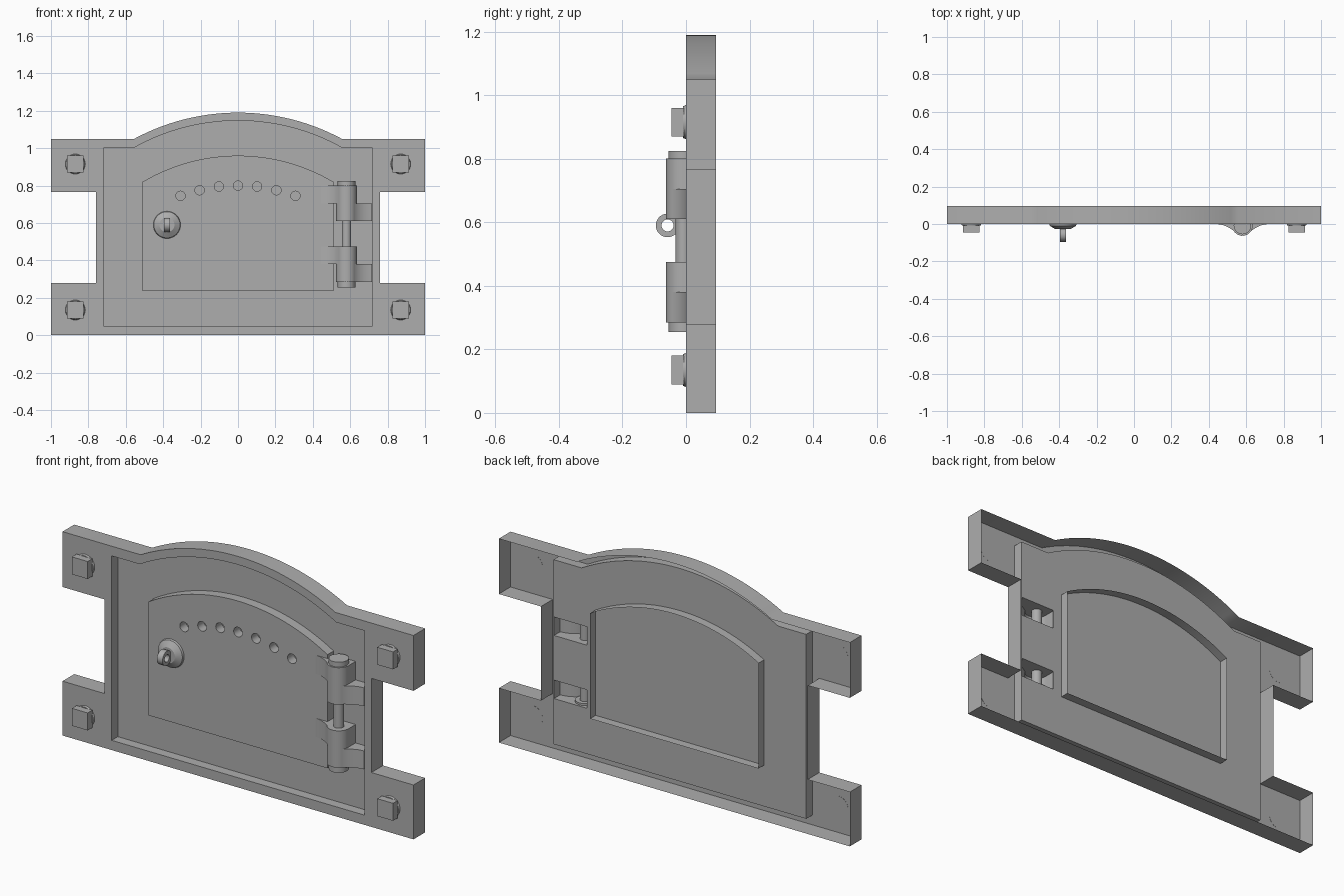
import bpy, bmesh, math
from mathutils import Matrix, Vector

cube = bpy.data.objects.get("Cube")
if cube:
    bpy.data.objects.remove(cube, do_unlink=True)

iron = bpy.data.materials.new("cast_iron_grey")
iron.use_nodes = True
iron.diffuse_color = (0.42, 0.42, 0.42, 1)
iron.node_tree.nodes["Principled BSDF"].inputs["Base Color"].default_value = (0.42, 0.42, 0.42, 1)

FRONT, RECESS, BACK = 0.0, 0.05, 0.095


def finish(name, bm):
    bmesh.ops.remove_doubles(bm, verts=bm.verts, dist=0.0002)
    bmesh.ops.recalc_face_normals(bm, faces=bm.faces)
    mesh = bpy.data.meshes.new(name)
    bm.to_mesh(mesh)
    bm.free()
    mesh.materials.append(iron)
    obj = bpy.data.objects.new(name, mesh)
    bpy.context.collection.objects.link(obj)
    bpy.ops.object.select_all(action='DESELECT')
    obj.select_set(True)
    bpy.context.view_layer.objects.active = obj
    bpy.ops.object.shade_smooth_by_angle(angle=math.radians(30))
    return obj


# Outlines in the x-z plane
def arch(half, spring, apex, steps=28):
    """Circular arc from +half to -half, rising from spring to apex."""
    rise = apex - spring
    radius = (half * half + rise * rise) / (2 * rise)
    span = math.asin(half / radius)
    angles = [span * (1 - 2 * i / steps) for i in range(steps + 1)]
    return [(radius * math.sin(a), apex - radius + radius * math.cos(a)) for a in angles]


def symmetric(right_side, top):
    left_side = [(-x, z) for x, z in reversed(right_side)]
    return right_side + top + left_side


def circle(x, z, r, n=20):
    return [(x + r * math.cos(2 * math.pi * i / n), z + r * math.sin(2 * math.pi * i / n))
            for i in range(n)]


def rectangle(x0, x1, z0, z1):
    return [(x0, z0), (x1, z0), (x1, z1), (x0, z1)]


# Thin sheet pieces
def sheet(bm, loops, y):
    """Flat face at depth y; every loop after the first is a hole."""
    edges = []
    for loop in loops:
        vs = [bm.verts.new((x, y, z)) for x, z in loop]
        edges += [bm.edges.new((vs[i - 1], vs[i])) for i in range(len(vs))]
    bmesh.ops.triangle_fill(bm, use_beauty=True, edges=edges, normal=(0, -1, 0))


def wall(bm, loop, y0, y1):
    a = [bm.verts.new((x, y0, z)) for x, z in loop]
    b = [bm.verts.new((x, y1, z)) for x, z in loop]
    for i in range(len(loop)):
        bm.faces.new((a[i - 1], a[i], b[i], b[i - 1]))


outer = symmetric([(1, 0), (1, 0.28), (0.76, 0.28), (0.76, 0.765), (1, 0.765), (1, 1.05)],
                  arch(0.555, 1.05, 1.19))
opening = symmetric([(0.72, 0.05), (0.72, 1.0)], arch(0.56, 1.0, 1.147))
panel = symmetric([(0.51, 0.235)], arch(0.51, 0.82, 0.96))
rim = symmetric([(0.48, 0.262)], arch(0.48, 0.805, 0.93))

# Mounting frame, open at the back
bm = bmesh.new()
sheet(bm, [outer, opening], FRONT)
wall(bm, outer, FRONT, BACK)
wall(bm, opening, FRONT, RECESS)
finish("mounting_frame", bm)

# Recessed door sheet, cut away behind the frame hinge straps
frame_straps = [(0.285, 0.38), (0.61, 0.705)]
door_straps = [(0.38, 0.475), (0.705, 0.80)]
bm = bmesh.new()
sheet(bm, [opening] + [rectangle(0.53, 0.717, a, b) for a, b in frame_straps], RECESS)
finish("door_sheet", bm)

# Raised door panel with a curved row of air holes
spots = [(0, 0.80)] + [(s * x, z) for s in (-1, 1)
                       for x, z in ((0.102, 0.795), (0.205, 0.775), (0.307, 0.745))]
holes = [circle(x, z, 0.025) for x, z in spots]
bm = bmesh.new()
sheet(bm, [panel] + holes, FRONT)
wall(bm, panel, FRONT, RECESS)
for hole in holes:
    wall(bm, hole, FRONT, RECESS)
finish("raised_door_panel", bm)

# Thin rim on the back of the door
bm = bmesh.new()
wall(bm, rim, RECESS, BACK)
finish("rear_door_rim", bm)

# Hinge straps: a flared tongue rolled into a knuckle, open at the back
PIN_X, PIN_Y, KNUCKLE = 0.58, -0.008, 0.055
profile = [(0.137, RECESS), (0.137, 0), (0.105, -0.005), (0.075, -0.018)]
for i in range(15):
    a = math.radians(30 + 150 * i / 14)
    profile.append((KNUCKLE * math.cos(a), PIN_Y - KNUCKLE * math.sin(a)))
profile.append((-KNUCKLE, RECESS))


def strap(name, z0, z1, side):
    bm = bmesh.new()
    low, high = [[bm.verts.new((PIN_X + side * x, y, z)) for x, y in profile] for z in (z0, z1)]
    for i in range(len(profile) - 1):
        bm.faces.new((low[i], low[i + 1], high[i + 1], high[i]))
    bm.faces.new(low)
    bm.faces.new(high)
    finish(name, bm)


for place, (a, b) in zip(("lower", "upper"), frame_straps):
    strap(place + "_frame_hinge_strap", a, b, 1)
for place, (a, b) in zip(("lower", "upper"), door_straps):
    strap(place + "_door_hinge_strap", a, b, -1)


def cylinder(bm, centre, axis, r0, r1, length, n=32):
    turn = Vector((0, 0, 1)).rotation_difference(Vector(axis)).to_matrix().to_4x4()
    bmesh.ops.create_cone(bm, cap_ends=True, segments=n, radius1=r0, radius2=r1, depth=length,
                          matrix=Matrix.Translation(centre) @ turn)


# Hinge pin with a thick head at each end
bm = bmesh.new()
cylinder(bm, (PIN_X, PIN_Y, 0.54), (0, 0, 1), 0.025, 0.025, 0.5)
for z in (0.275, 0.805):
    cylinder(bm, (PIN_X, PIN_Y, z), (0, 0, 1), 0.047, 0.047, 0.04)
finish("hinge_pin", bm)

# Square bolts on round washers
for side, sx in (("left", 1), ("right", -1)):
    for place, z in (("lower", 0.135), ("upper", 0.915)):
        bm = bmesh.new()
        cylinder(bm, (sx * 0.87, -0.004, z), (0, -1, 0), 0.054, 0.05, 0.01)
        finish(f"{place}_{side}_washer", bm)
        bm = bmesh.new()
        bmesh.ops.create_cube(bm, size=1, matrix=Matrix.Translation((sx * 0.87, -0.026, z))
                              @ Matrix.Diagonal((0.09, 0.038, 0.09, 1)))
        finish(f"{place}_{side}_square_bolt", bm)

# Door pull: domed base and upright ring
KNOB_X, KNOB_Z = -0.38, 0.59
bm = bmesh.new()
cylinder(bm, (KNOB_X, -0.005, KNOB_Z), (0, -1, 0), 0.073, 0.07, 0.01)
cylinder(bm, (KNOB_X, -0.019, KNOB_Z), (0, -1, 0), 0.07, 0.04, 0.018)
finish("pull_base", bm)

bm = bmesh.new()
rings = []
for x, r in ((-0.016, 0.019), (-0.016, 0.037), (0.016, 0.037), (0.016, 0.019)):
    rings.append([bm.verts.new((KNOB_X + x, -0.058 + p, q)) for p, q in circle(0, KNOB_Z, r, 28)])
for k in range(4):
    a, b = rings[k - 1], rings[k]
    for i in range(len(a)):
        bm.faces.new((a[i - 1], a[i], b[i], b[i - 1]))
finish("pull_ring", bm)
